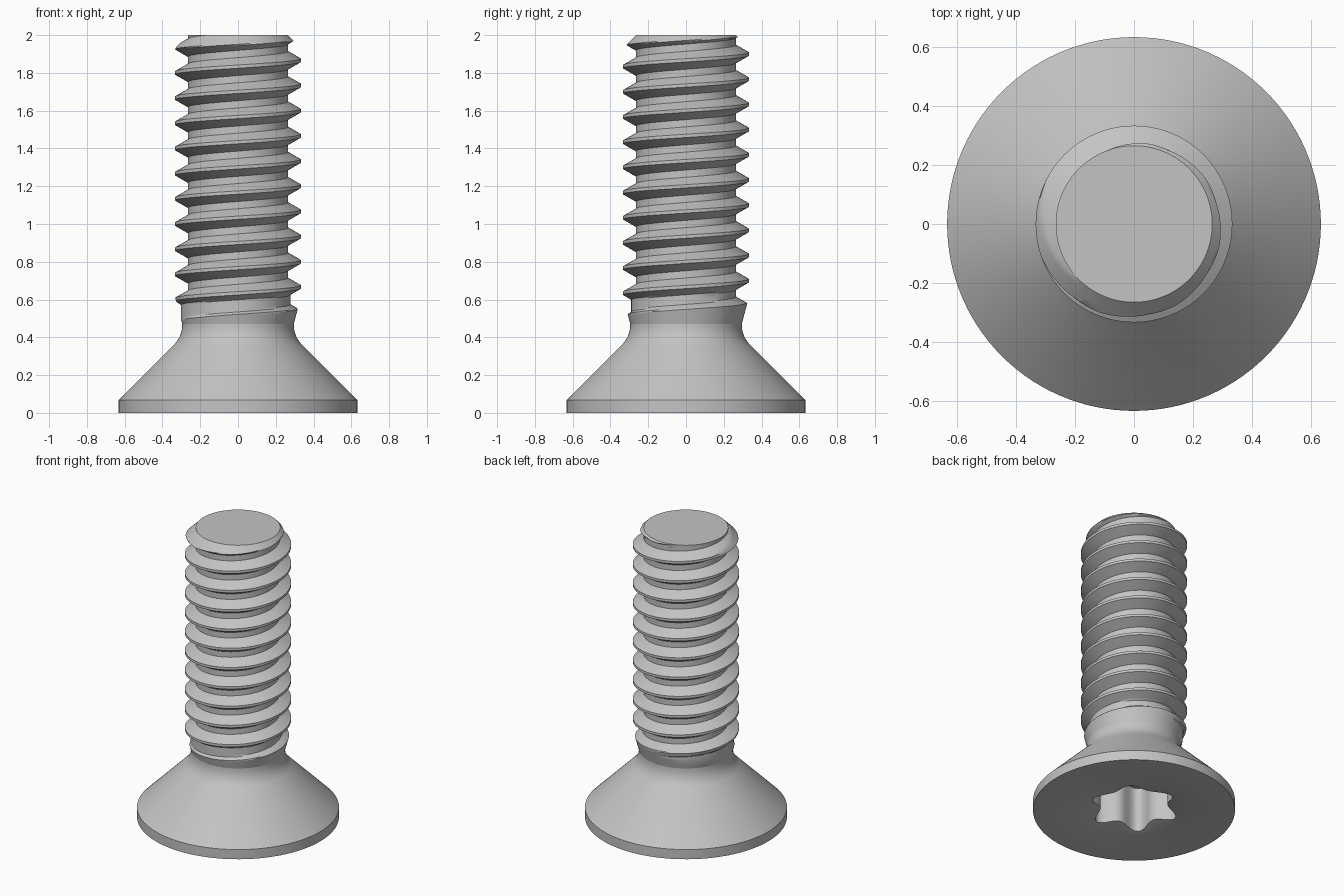
import bpy
import bmesh
import math

cube = bpy.data.objects.get("Cube")
if cube:
    bpy.data.objects.remove(cube, do_unlink=True)

SEGMENTS = 120
TOP, NECK_Z = 2.0, 0.47
PITCH = 0.4 / 3
ROOT, CREST, NECK = 0.265, 0.333, 0.295
ROOT_HALF, FLANK = 0.019, 0.039

steel = bpy.data.materials.new("steel_grey")
steel.use_nodes = True
colour = (0.55, 0.55, 0.55, 1)
steel.diffuse_color = colour
steel.node_tree.nodes["Principled BSDF"].inputs["Base Color"].default_value = colour


def sweep(name, section):
    """Join the (radius, z) sections taken at every angle around the axis."""
    bm = bmesh.new()
    columns = []
    for j in range(SEGMENTS + 1):
        a = math.tau * j / SEGMENTS
        columns.append([bm.verts.new((r * math.cos(a), r * math.sin(a), z))
                        for r, z in section(a)])
    for left, right in zip(columns, columns[1:]):
        for i in range(len(left) - 1):
            bm.faces.new((left[i], right[i], right[i + 1], left[i + 1]))
    bmesh.ops.remove_doubles(bm, verts=bm.verts[:], dist=1e-5)
    mesh = bpy.data.meshes.new(name)
    bm.to_mesh(mesh)
    bm.free()
    mesh.materials.append(steel)
    obj = bpy.data.objects.new(name, mesh)
    bpy.context.collection.objects.link(obj)
    bpy.ops.object.select_all(action='DESELECT')
    obj.select_set(True)
    bpy.context.view_layer.objects.active = obj
    bpy.ops.object.shade_smooth_by_angle(angle=math.radians(28))
    return obj


# Countersunk head with a six-lobed socket in its flat face
def head_section(a):
    lobe = 6 * (a - math.pi / 4)
    star = 0.244 + 0.0375 * math.cos(lobe) + 0.004 * math.cos(2 * lobe)
    rim = 0.33
    points = [(0, 0.32), (star, 0.32), (star, 0.25 * (rim - star)), (rim, 0),
              (0.633, 0), (0.633, 0.067)]
    # Fillet from the cone to the neck
    for i in range(9):
        t = i / 8
        points.append(((1 - t) ** 2 * 0.34 + (1 - (1 - t) ** 2) * NECK,
                       (1 - t) ** 2 * 0.36 + 2 * t * (1 - t) * 0.405 + t * t * NECK_Z))
    return points


# Threaded shank: a helical groove that fades in at the neck, chamfered tip
half_profile = [ROOT_HALF + FLANK * i / 6 for i in range(7)]
offsets = [-o for o in reversed(half_profile)] + half_profile


def shank_section(a):
    points = [(NECK, NECK_Z)]
    for turn in range(1, 16):
        groove = PITCH * (turn + 0.5 + a / math.tau)
        fade = min(1, (groove - 0.5) / PITCH)
        floor = CREST if fade < 0 else 0.315 + (ROOT - 0.315) * fade
        for off in offsets:
            z = min(TOP, max(NECK_Z, groove + off))
            height = (abs(off) - ROOT_HALF) / FLANK
            r = max(floor, ROOT + (CREST - ROOT) * height)
            flare = NECK + 0.27 * (z - NECK_Z)
            chamfer = ROOT + TOP - z
            points.append((min(r, flare, chamfer), z))
    return points + [(ROOT, TOP), (0, TOP)]


sweep("countersunk_head", head_section)
sweep("threaded_shank", shank_section)
